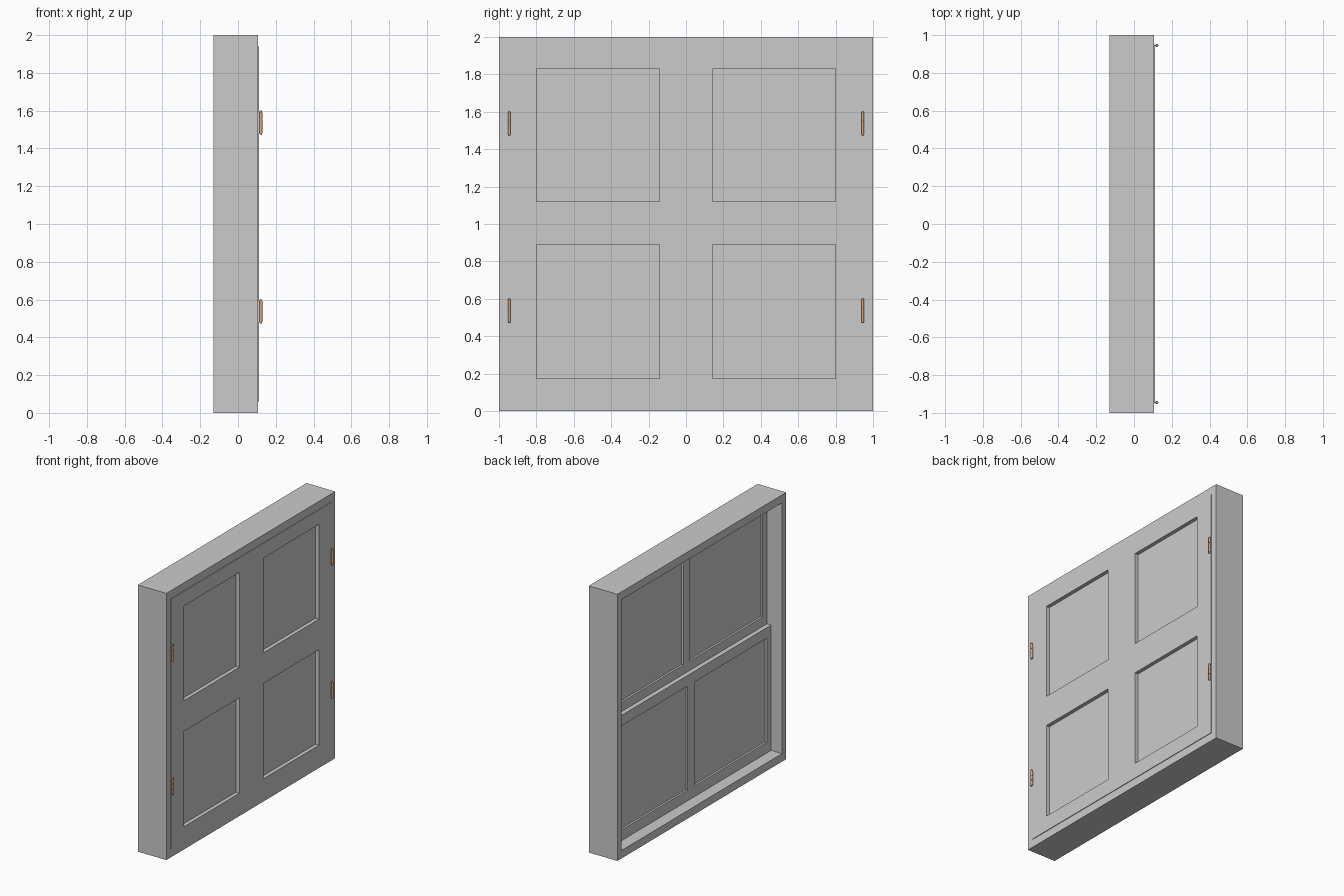
import bpy, bmesh, math
from mathutils import Matrix

if "Cube" in bpy.data.objects:
    bpy.data.objects.remove(bpy.data.objects["Cube"])


def finish(name, bm, material=None):
    bmesh.ops.recalc_face_normals(bm, faces=bm.faces)
    me = bpy.data.meshes.new(name)
    bm.to_mesh(me)
    bm.free()
    ob = bpy.data.objects.new(name, me)
    bpy.context.collection.objects.link(ob)
    if material:
        me.materials.append(material)
    return ob


def lattice(name, x0, x1, ys, zs):
    """Slab across x0..x1; grid cells with odd row and column are openings."""
    bm = bmesh.new()
    v = [[bm.verts.new((x0, y, z)) for z in zs] for y in ys]
    for i in range(len(ys) - 1):
        for j in range(len(zs) - 1):
            if not (i % 2 and j % 2):
                bm.faces.new((v[i][j], v[i + 1][j], v[i + 1][j + 1], v[i][j + 1]))
    ext = bmesh.ops.extrude_face_region(bm, geom=bm.faces[:], use_keep_orig=True)
    moved = [g for g in ext["geom"] if isinstance(g, bmesh.types.BMVert)]
    bmesh.ops.translate(bm, verts=moved, vec=(x1 - x0, 0, 0))
    return finish(name, bm)


def box(name, x, y, z, material=None):
    bm = bmesh.new()
    bmesh.ops.create_cube(bm, size=1)
    for vert in bm.verts:
        vert.co = [(r[0] + r[1]) / 2 + c * (r[1] - r[0])
                   for r, c in zip((x, y, z), vert.co)]
    return finish(name, bm, material)


brass = bpy.data.materials.new("hinge_metal")
brass.diffuse_color = (0.72, 0.38, 0.18, 1)
brass.use_nodes = True
brass.node_tree.nodes["Principled BSDF"].inputs["Base Color"].default_value = brass.diffuse_color

# Outer casing
lattice("window_frame", -0.131, 0.106, [-1, -0.95, 0.95, 1], [0, 0.06, 1.94, 2])

# Two sliding sashes, each with two panes and a centre bar
SASH_Y = [-0.95, -0.90, -0.04, 0.04, 0.90, 0.95]
for part, x0, zs in (("lower", -0.041, [0.06, 0.14, 0.92, 1.0]),
                     ("upper", -0.006, [1.0, 1.07, 1.86, 1.94])):
    lattice(part + "_sash", x0, x0 + 0.035, SASH_Y, zs)
    for side, (a, b) in (("right", (-0.90, -0.04)), ("left", (0.04, 0.90))):
        box(f"{part}_{side}_pane", (x0 + 0.015, x0 + 0.02), (a, b), (zs[1], zs[2]))

# Pair of hinged shutters with recessed panels
LEAF_Z = [0.06, 0.175, 0.89, 1.12, 1.83, 1.94]
for side, s in (("right", -1), ("left", 1)):
    ys = sorted(s * y for y in (0, 0.142, 0.80, 0.95))
    lattice(side + "_shutter", 0.06, 0.111, ys, LEAF_Z)
    for k in (1, 3):
        box(f"{side}_shutter_panel_{k // 2 + 1}", (0.078, 0.083),
            (ys[1], ys[2]), (LEAF_Z[k], LEAF_Z[k + 1]))

    # Hinges: three knuckles, pin, rounded ends and a thin mounting leaf
    for n, zc in enumerate((0.537, 1.537), 1):
        bm = bmesh.new()
        for r, h, dz in ((0.008, 0.035, -0.037), (0.008, 0.035, 0),
                         (0.008, 0.035, 0.037), (0.006, 0.115, 0)):
            bmesh.ops.create_cone(bm, cap_ends=True, segments=16, radius1=r, radius2=r,
                                  depth=h, matrix=Matrix.Translation((0.121, s * 0.945, zc + dz)))
        for dz in (-0.058, 0.058):
            bmesh.ops.create_uvsphere(bm, u_segments=12, v_segments=8, radius=0.007,
                                      matrix=Matrix.Translation((0.121, s * 0.945, zc + dz)))
        hinge = finish(f"{side}_hinge_{n}", bm, brass)
        bpy.context.view_layer.objects.active = hinge
        hinge.select_set(True)
        bpy.ops.object.shade_smooth_by_angle(angle=math.radians(35))
        hinge.select_set(False)
        box(f"{side}_hinge_leaf_{n}", (0.10, 0.119), (s * 0.945 - 0.002, s * 0.945 + 0.002),
            (zc - 0.055, zc + 0.055), brass)
